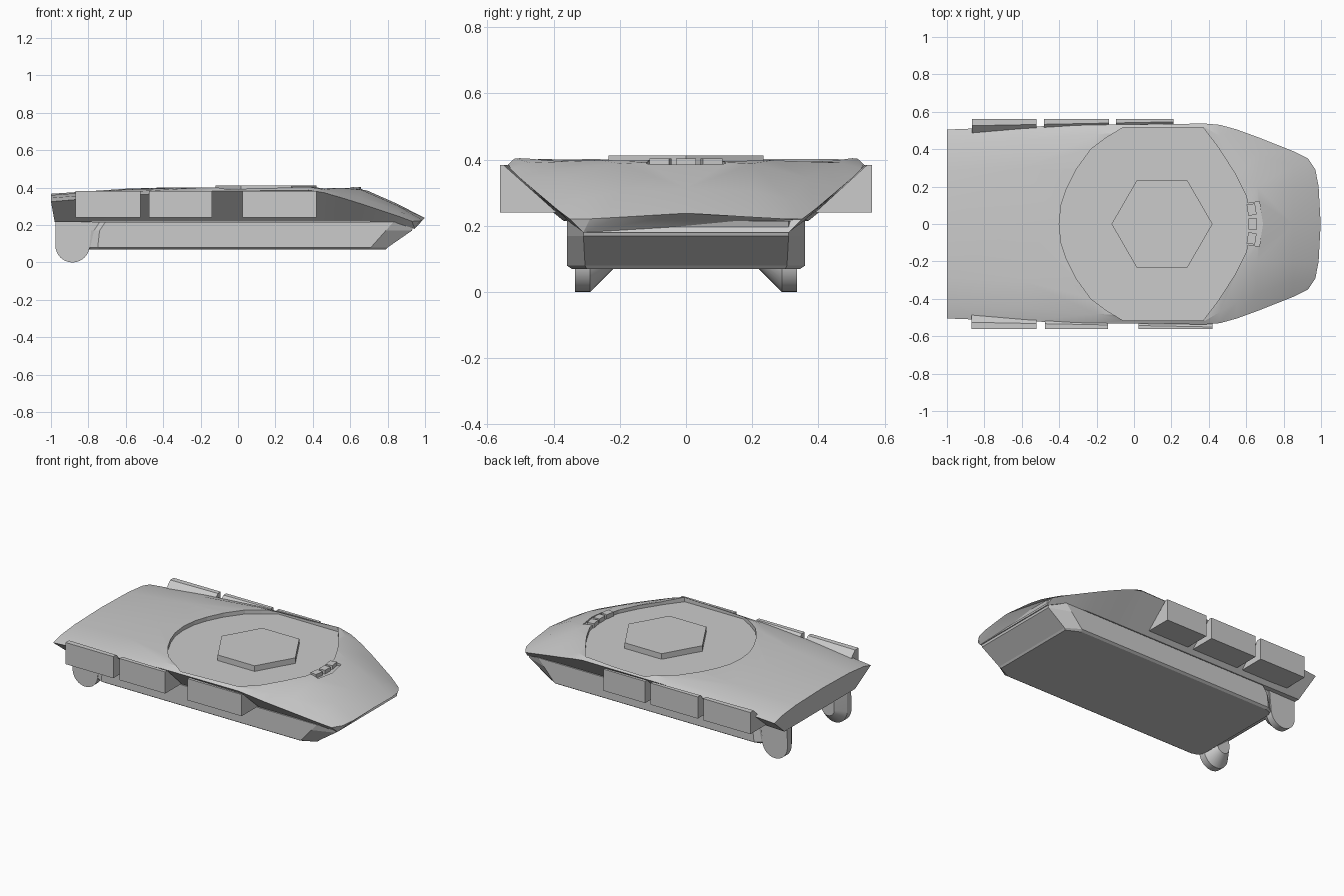
import bpy, bmesh, math
from mathutils import Matrix

if "Cube" in bpy.data.objects:
    bpy.data.objects.remove(bpy.data.objects["Cube"])


def finish(name, bm, smooth=None):
    bmesh.ops.recalc_face_normals(bm, faces=bm.faces)
    me = bpy.data.meshes.new(name)
    bm.to_mesh(me)
    bm.free()
    ob = bpy.data.objects.new(name, me)
    bpy.context.collection.objects.link(ob)
    if smooth:
        bpy.ops.object.select_all(action='DESELECT')
        ob.select_set(True)
        bpy.context.view_layer.objects.active = ob
        bpy.ops.object.shade_smooth_by_angle(angle=math.radians(smooth))
    return ob


def loft(name, rings, smooth=None):
    """Skin closed rings of equal point count and cap both ends."""
    bm = bmesh.new()
    rows = [[bm.verts.new(p) for p in r] for r in rings]
    n = len(rows[0])
    for a, b in zip(rows, rows[1:]):
        for i in range(n):
            j = (i + 1) % n
            bm.faces.new((a[i], a[j], b[j], b[i]))
    caps = [bm.faces.new(rows[0]), bm.faces.new(rows[-1])]
    bmesh.ops.triangulate(bm, faces=caps)
    return finish(name, bm, smooth)


def mirrored(half):
    """Half ring from centre outwards -> full ring across y."""
    return half + [(x, -y, z) for x, y, z in reversed(half) if abs(y) > 1e-6]


def prism(name, outline, z0, z1):
    return loft(name, [[(x, y, z) for x, y in outline] for z in (z0, z1)])


def box(name, size, loc, turn=0):
    bm = bmesh.new()
    bmesh.ops.create_cube(bm, size=1)
    bmesh.ops.scale(bm, vec=size, verts=bm.verts)
    bm.transform(Matrix.Translation(loc) @ Matrix.Rotation(turn, 4, 'Z'))
    return finish(name, bm)


def cut(target, cutter):
    cutter.hide_render = True
    cutter.hide_viewport = False
    cutter.display_type = 'WIRE'
    m = target.modifiers.new(cutter.name, 'BOOLEAN')
    m.operation, m.object, m.solver = 'DIFFERENCE', cutter, 'EXACT'


# Upper hull: x, centre height, then (y, z) of two deck points, side edge, lower edge
sections = [
    (-1.00, .367, (.28, .360), (.43, .345), (.505, .325), (.37, .215)),
    (-0.60, .394, (.30, .390), (.45, .377), (.520, .358), (.36, .22)),
    (-0.20, .407, (.30, .406), (.48, .400), (.530, .380), (.36, .22)),
    (0.38, .407, (.30, .406), (.517, .404), (.537, .386), (.36, .22)),
    (0.46, .406, (.30, .404), (.47, .390), (.530, .373), (.36, .22)),
    (0.55, .405, (.26, .398), (.42, .370), (.505, .347), (.36, .22)),
    (0.66, .398, (.20, .388), (.37, .345), (.465, .313), (.36, .22)),
    (0.85, .314, (.20, .305), (.31, .280), (.390, .250), (.35, .21)),
]
rings = []
for x, zc, *pts in sections:
    half = [(x, 0, zc)] + [(x, y, z) for y, z in pts]
    if x == -1:
        half[-1] = (-.98,) + pts[-1]
    rings.append(mirrored(half))
rings.append(mirrored([(.998, 0, .238), (.987, .2, .226), (.97, .29, .221),
                       (.93, .35, .22), (.945, .31, .18)]))
hull = loft("upper_hull", rings, 20)

# Sunken turret well and vision block notch
well = [(-.4, 0), (-.39, .1), (-.36, .19), (-.31, .29), (-.23, .4), (-.15, .46),
        (-.06, .515), (.37, .515), (.45, .41), (.54, .27), (.60, .15), (.615, .08)]
well += [(x, -y) for x, y in reversed(well) if y > 0]
cut(hull, prism("well_cutter", well, .375, .6))
cut(hull, prism("notch_cutter", [(.605, -.11), (.67, -.12), (.69, 0), (.67, .12), (.605, .11)],
                .378, .6))

# Hexagonal boss in the well
prism("turret_boss", [(.15 + .27 * math.cos(k * math.pi / 3), .27 * math.sin(k * math.pi / 3))
                      for k in range(6)], .36, .412)

# Three vision blocks
for k in (-1, 0, 1):
    box("vision_block", (.045, .06, .035), (.635 - .006 * abs(k), k * .077, .386), k * .15)

# Lower tub: height and half outline
tub = [
    (.07, [(-.80, .30), (-.78, .335), (-.74, .345), (.70, .345), (.79, .30)]),
    (.08, [(-.81, .30), (-.79, .335), (-.75, .36), (.71, .36), (.80, .305)]),
    (.17, [(-.92, .30), (-.77, .335), (-.74, .36), (.79, .36), (.93, .31)]),
    (.215, [(-.975, .30), (-.74, .335), (-.71, .36), (.83, .36), (.945, .31)]),
]
loft("lower_tub", [[(x, y, z) for x, y in h] + [(x, -y, z) for x, y in reversed(h)]
                   for z, h in tub])

# Rounded final drives at the rear corners
profile = [(-.885 + .092 * math.cos(a), .092 + .092 * math.sin(a))
           for a in [math.pi + math.pi * k / 16 for k in range(17)]]
profile += [(-.78, .22), (-.975, .22)]
for s in (-1, 1):
    loft("final_drive", [[(-.885 + (x + .885) * f, s * y, .14 + (z - .14) * f)
                          for x, z in profile]
                         for y, f in ((.335, 1), (.29, 1), (.22, .5))], 30)

# Wedge-section stowage boxes along the sides
spans = {-1: [(-.87, -.52), (-.475, -.14), (.025, .42)],
         1: [(-.865, -.52), (-.48, -.135), (-.095, .21)]}
for s, boxes in spans.items():
    for x0, x1 in boxes:
        ring = [(.562, .383), (.562, .24), (.39, .24)]
        loft("stowage_box", [[(x, s * y, z) for y, z in
                              ring + [(.525 + .025 * (x + .9) / 1.3, .383)]] for x in (x0, x1)])
